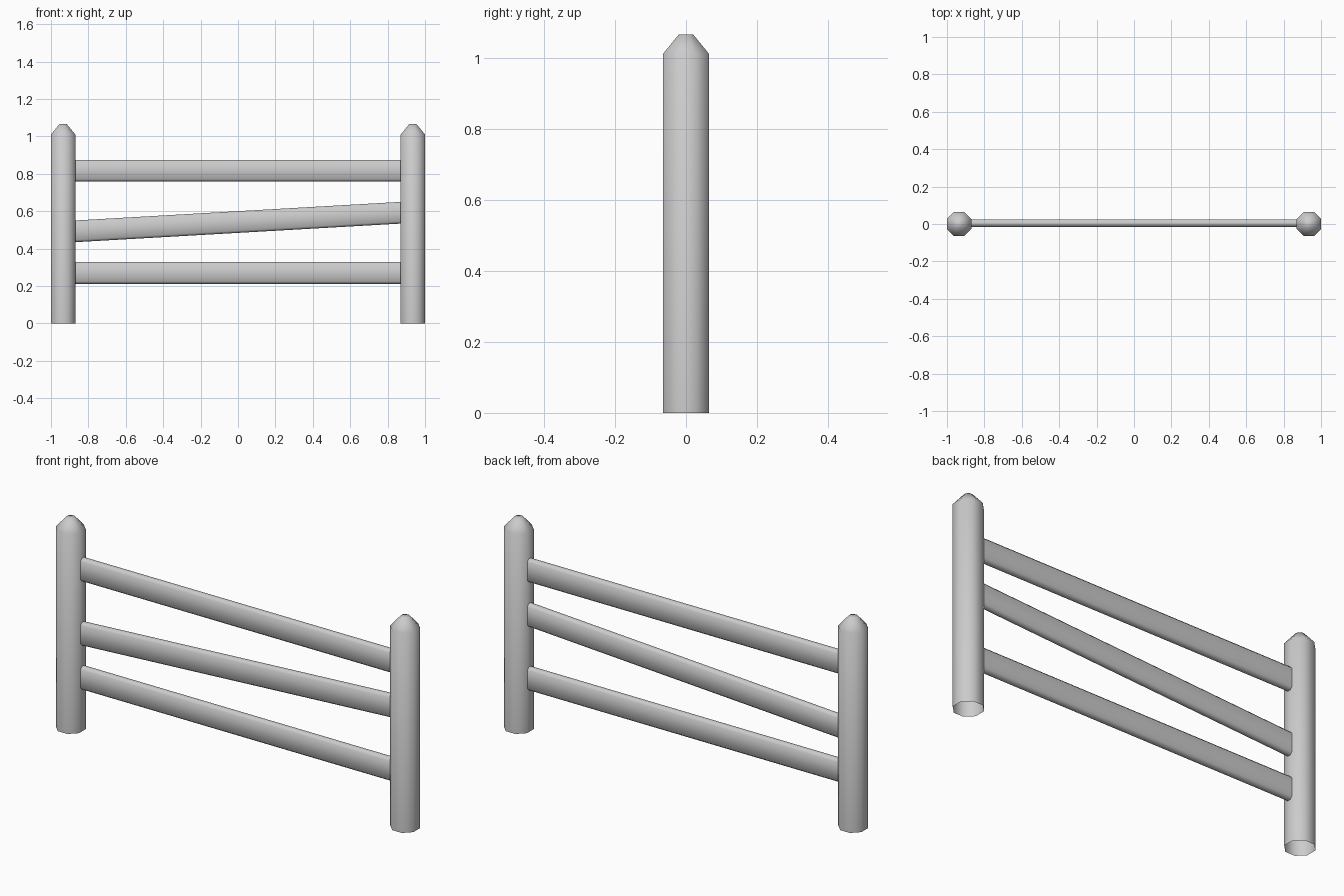
import bpy, bmesh, math

cube = bpy.data.objects.get("Cube")
if cube:
    bpy.data.objects.remove(cube, do_unlink=True)

grey = bpy.data.materials.new("plain_grey")
grey.use_nodes = True
GREY = (0.6, 0.6, 0.6, 1)
grey.diffuse_color = GREY
grey.node_tree.nodes["Principled BSDF"].inputs["Base Color"].default_value = GREY


def loft(name, rings, cap_start, cap_end):
    """Skin a list of equal rings and shade the result smooth."""
    bm = bmesh.new()
    loops = [[bm.verts.new(p) for p in ring] for ring in rings]
    n = len(loops[0])
    for a, b in zip(loops, loops[1:]):
        for i in range(n):
            j = (i + 1) % n
            bm.faces.new((a[i], a[j], b[j], b[i]))
    if cap_start:
        bm.faces.new(loops[0][::-1])
    if cap_end:
        bm.faces.new(loops[-1])
    mesh = bpy.data.meshes.new(name)
    bm.to_mesh(mesh)
    bm.free()
    mesh.materials.append(grey)
    obj = bpy.data.objects.new(name, mesh)
    bpy.context.collection.objects.link(obj)
    bpy.ops.object.select_all(action="DESELECT")
    obj.select_set(True)
    bpy.context.view_layer.objects.active = obj
    bpy.ops.object.shade_smooth_by_angle(angle=math.radians(60))
    return obj


def octagon(x, z, flat):
    r = flat / math.cos(math.pi / 8)
    angles = [math.pi / 8 + i * math.pi / 4 for i in range(8)]
    return [(x + r * math.cos(a), r * math.sin(a), z) for a in angles]


# Eight-sided posts, open underneath, with a tapered tip
for name, x in (("left_post", 0.935), ("right_post", -0.935)):
    rings = [octagon(x, z, f) for z, f in ((0, 0.065), (1.01, 0.065), (1.065, 0.02))]
    loft(name, rings, False, True)


def rail_section(x, z):
    h, t, c, y = 0.058, 0.02, 0.012, 0.005
    pts = [(t, c - h), (t, h - c), (t - c, h), (c - t, h),
           (-t, h - c), (-t, c - h), (c - t, -h), (t - c, -h)]
    return [(x, y + p, z + q) for p, q in pts]


# Chamfered rails, the middle one sloping up to the left post
for name, z0, z1 in (("upper_rail", 0.817, 0.817),
                     ("middle_rail", 0.492, 0.592),
                     ("lower_rail", 0.27, 0.27)):
    loft(name, [rail_section(-0.875, z0), rail_section(0.875, z1)], True, True)
